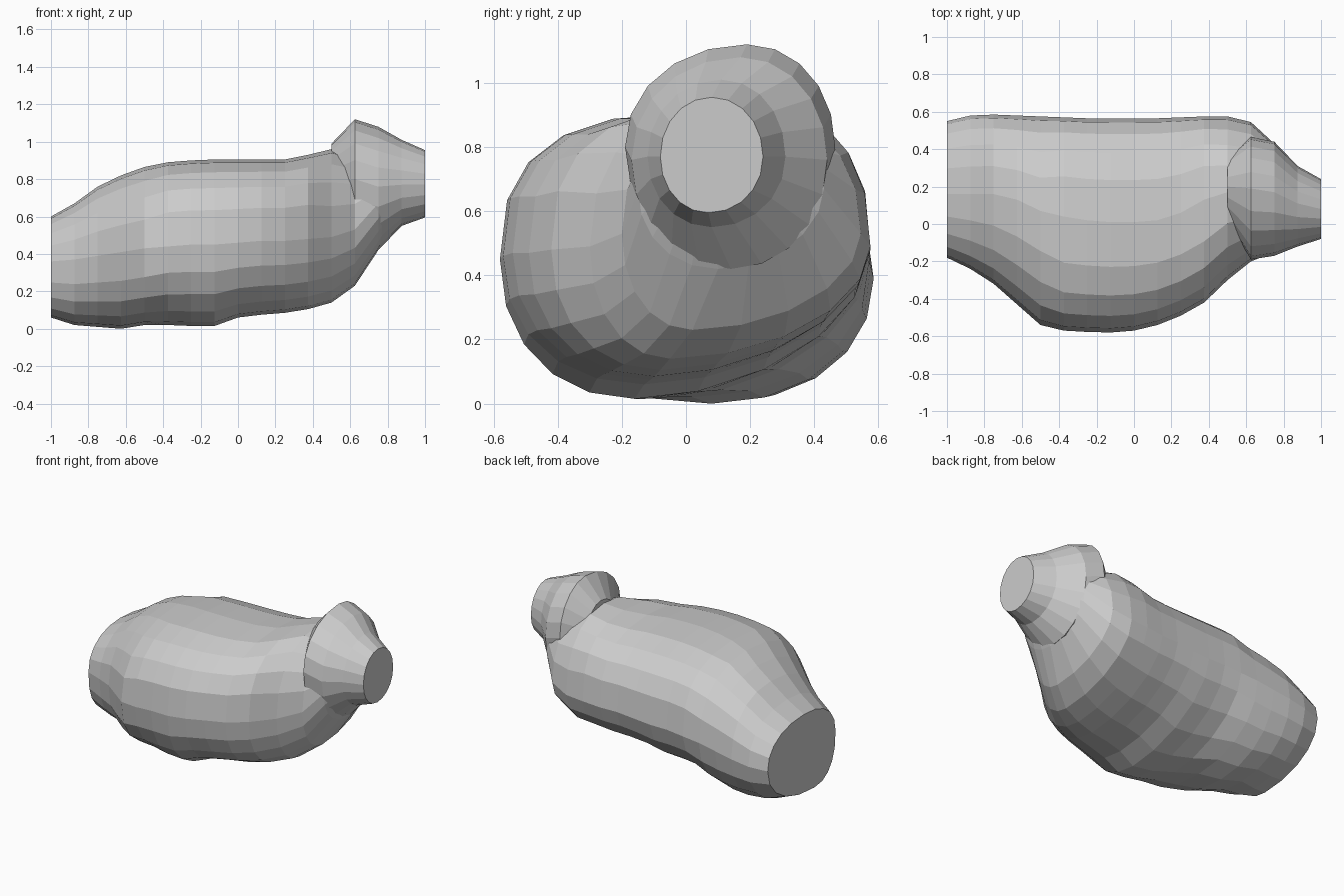
import bpy, bmesh
from math import sin, cos, pi, copysign

SIDES = 20

# Cross-sections every 0.125 along x:
# front y, back y, bottom z, top z, top crest y, bottom crest y, widest z
BODY = [
    (-0.18, 0.55, 0.06, 0.60, 0.16, 0.05, 0.36),
    (-0.24, 0.58, 0.02, 0.67, 0.16, 0.10, 0.37),
    (-0.32, 0.585, 0.01, 0.76, 0.16, 0.13, 0.39),
    (-0.43, 0.58, 0.00, 0.82, 0.13, 0.08, 0.41),
    (-0.54, 0.575, 0.02, 0.865, 0.07, 0.02, 0.43),
    (-0.57, 0.57, 0.02, 0.89, 0.04, -0.06, 0.44),
    (-0.577, 0.565, 0.015, 0.90, 0.02, -0.13, 0.45),
    (-0.58, 0.565, 0.015, 0.905, 0.01, -0.16, 0.45),
    (-0.57, 0.565, 0.06, 0.905, 0.01, -0.13, 0.46),
    (-0.54, 0.565, 0.075, 0.905, 0.02, -0.11, 0.47),
    (-0.49, 0.57, 0.085, 0.905, 0.06, -0.10, 0.47),
    (-0.42, 0.575, 0.105, 0.93, 0.13, -0.08, 0.48),
    (-0.30, 0.575, 0.14, 0.96, 0.17, -0.05, 0.49),
    (-0.20, 0.545, 0.23, 0.92, 0.17, 0.02, 0.53),
    (-0.15, 0.43, 0.42, 0.88, 0.16, 0.10, 0.67),
    (-0.02, 0.20, 0.65, 0.90, 0.10, 0.10, 0.78),
]
NECK = [
    (0.02, 0.36, 0.60, 0.99, 0.20, 0.18, 0.78),
    (-0.19, 0.465, 0.45, 1.12, 0.19, 0.16, 0.80),
    (-0.17, 0.44, 0.42, 1.08, 0.17, 0.14, 0.76),
    (-0.12, 0.31, 0.55, 1.01, 0.11, 0.08, 0.77),
    (-0.08, 0.24, 0.595, 0.955, 0.08, 0.07, 0.77),
]


def body_powers(x):
    """Roundness of the top, lower back and lower front quarters."""
    if x < -0.4:
        return 2.25, 2.1, 2.4
    if x < 0.4:
        return 2.6, 1.8, 2.15
    return 2.25, 1.9, 2.1


def neck_powers(x):
    return 2.05, 2.05, 2.05


def ring(x, section, powers):
    """Rounded section made of four quarter superellipses."""
    y0, y1, z0, z1, yt, yb, zc = section
    top, low_back, low_front = powers
    points = []
    for k in range(SIDES):
        a = 2 * pi * k / SIDES
        ca, sa = cos(a), sin(a)
        yc = yt if sa >= 0 else yb
        p = top if sa >= -1e-6 else (low_back if ca > 0 else low_front)
        c = copysign(abs(ca) ** (2 / p), ca)
        s = copysign(abs(sa) ** (2 / p), sa)
        ry = y1 - yc if c > 0 else yc - y0
        rz = z1 - zc if s > 0 else zc - z0
        points.append((x, yc + c * ry, zc + s * rz))
    return points


def loft(name, start, sections, powers):
    """Skin the sections and close both flat ends."""
    bm = bmesh.new()
    rings = []
    for i, section in enumerate(sections):
        x = start + i * 0.125
        rings.append([bm.verts.new(p) for p in ring(x, section, powers(x))])
    for a, b in zip(rings, rings[1:]):
        for k in range(SIDES):
            n = (k + 1) % SIDES
            bm.faces.new((a[k], a[n], b[n], b[k]))
    bm.faces.new(rings[0])
    bm.faces.new(rings[-1])
    bmesh.ops.recalc_face_normals(bm, faces=bm.faces)
    mesh = bpy.data.meshes.new(name)
    bm.to_mesh(mesh)
    bm.free()
    obj = bpy.data.objects.new(name, mesh)
    bpy.context.collection.objects.link(obj)
    return obj


# Main trunk, and the raised neck with its flat cut end
body = loft("body", -1, BODY, body_powers)
neck = loft("neck", 0.5, NECK, neck_powers)

# Fuse both into one skin
union = body.modifiers.new("fuse_neck", 'BOOLEAN')
union.operation = 'UNION'
union.solver = 'EXACT'
union.object = neck
neck.hide_render = True
